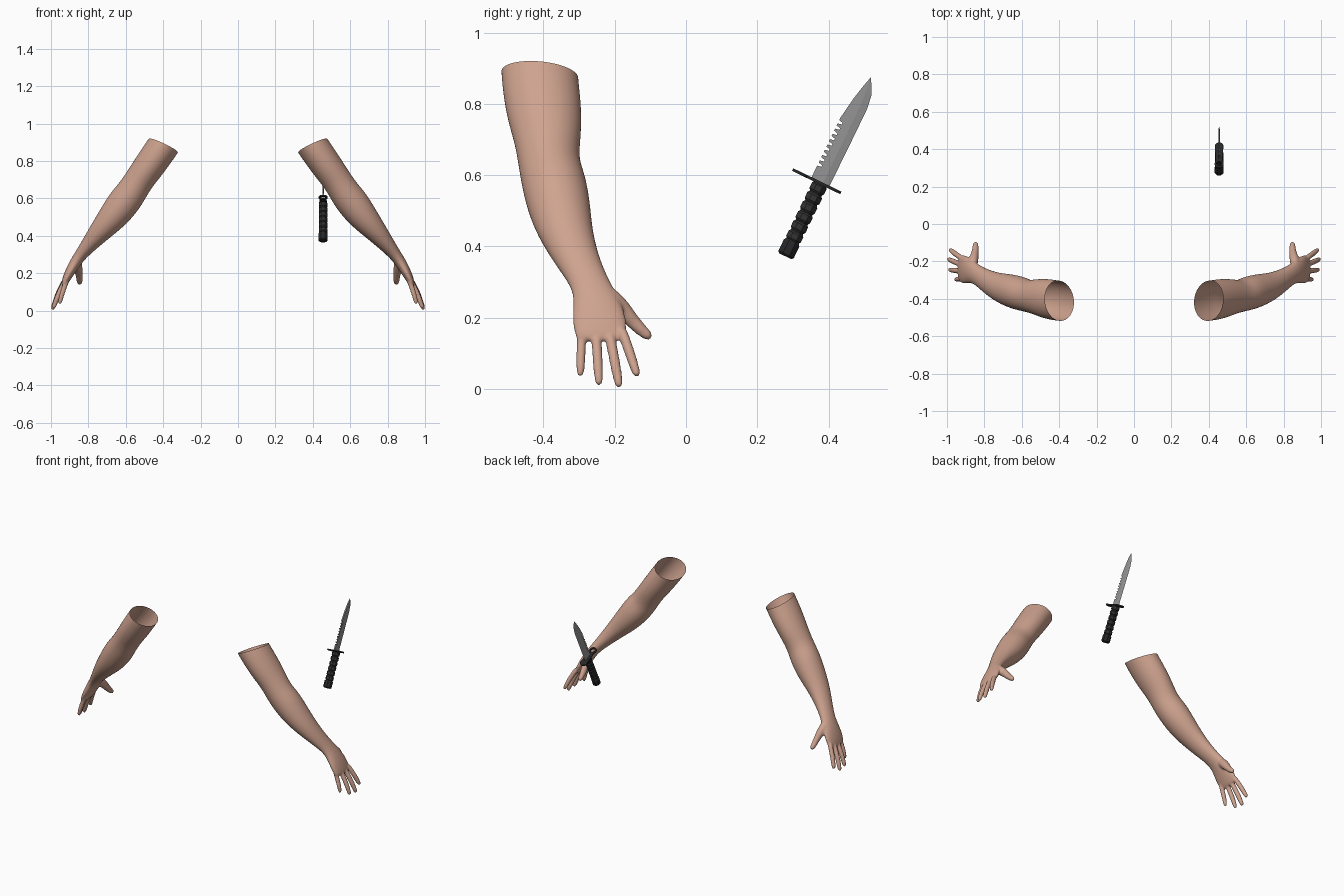
import bpy, bmesh, math
from mathutils import Vector, Matrix

if "Cube" in bpy.data.objects:
    bpy.data.objects.remove(bpy.data.objects["Cube"])


def material(name, r, g, b, rough=0.6):
    m = bpy.data.materials.new(name)
    m.use_nodes = True
    m.diffuse_color = (r, g, b, 1)
    bsdf = m.node_tree.nodes["Principled BSDF"]
    bsdf.inputs["Base Color"].default_value = (r, g, b, 1)
    bsdf.inputs["Roughness"].default_value = rough
    return m


SKIN = material("skin", 0.62, 0.365, 0.275)
STEEL = material("blade steel", 0.30, 0.30, 0.30)
GRIP = material("black grip", 0.032, 0.032, 0.032)
DARK = material("dark fittings", 0.02, 0.02, 0.02)


def make_object(name, bm, mat, matrix=None):
    bmesh.ops.recalc_face_normals(bm, faces=bm.faces)
    if matrix:
        bm.transform(matrix)
    mesh = bpy.data.meshes.new(name)
    bm.to_mesh(mesh)
    bm.free()
    mesh.materials.append(mat)
    ob = bpy.data.objects.new(name, mesh)
    bpy.context.collection.objects.link(ob)
    return ob


def activate(ob):
    bpy.ops.object.select_all(action='DESELECT')
    ob.select_set(True)
    bpy.context.view_layer.objects.active = ob


def skin_rings(bm, rings):
    """Bridge a list of vertex rings and cap both ends."""
    for a, b in zip(rings, rings[1:]):
        for i in range(len(a)):
            j = (i + 1) % len(a)
            bm.faces.new((a[i], a[j], b[j], b[i]))
    bm.faces.new(rings[0][::-1])
    bm.faces.new(rings[-1])


def limb(bm, sections, sides=14):
    """Loft ellipses (x, y, z, thickness, breadth) along their own path."""
    pts = [Vector(s[:3]) for s in sections]
    rings = []
    for k, s in enumerate(sections):
        t = (pts[min(k + 1, len(pts) - 1)] - pts[max(k - 1, 0)]).normalized()
        v = Vector((0, 1, 0))
        v = (v - t * v.dot(t)).normalized()
        u = v.cross(t)
        ring = []
        for i in range(sides):
            a = 2 * math.pi * i / sides
            ring.append(bm.verts.new(pts[k] + u * math.cos(a) * s[3] + v * math.sin(a) * s[4]))
        rings.append(ring)
    skin_rings(bm, rings)


def finger(bm, base, tip, r):
    """Tapered finger with a slight bend and a rounded tip."""
    a, b = Vector(base), Vector(tip)
    bend = Vector((0.004, 0, 0.003))
    shape = ((0, 1.1), (0.3, 1.05), (0.55, 1.08), (0.8, 0.98), (0.94, 0.85), (1, 0.5))
    limb(bm, [(*(a.lerp(b, f) + bend * math.sin(f * math.pi)), r * k, r * k) for f, k in shape], 10)


# Arm: upper arm, elbow, forearm, wrist and palm in one loft
bm = bmesh.new()
limb(bm, [
    (0.335, -0.415, 0.975, 0.086, 0.110),
    (0.402, -0.412, 0.878, 0.089, 0.111),
    (0.473, -0.398, 0.775, 0.087, 0.110),
    (0.528, -0.388, 0.700, 0.081, 0.096),
    (0.568, -0.386, 0.635, 0.084, 0.087),
    (0.612, -0.370, 0.577, 0.091, 0.094),
    (0.670, -0.354, 0.500, 0.081, 0.090),
    (0.730, -0.335, 0.432, 0.064, 0.077),
    (0.788, -0.305, 0.363, 0.047, 0.063),
    (0.838, -0.272, 0.302, 0.034, 0.054),
    (0.870, -0.255, 0.257, 0.031, 0.063),
    (0.901, -0.245, 0.203, 0.027, 0.079),
    (0.924, -0.238, 0.156, 0.020, 0.076),
    (0.934, -0.237, 0.134, 0.013, 0.068)])

# Fingers and thumb
finger(bm, (0.918, -0.184, 0.175), (0.984, -0.136, 0.034), 0.0145)
finger(bm, (0.922, -0.217, 0.165), (0.993, -0.187, 0.004), 0.0148)
finger(bm, (0.920, -0.253, 0.165), (0.988, -0.244, 0.010), 0.0143)
finger(bm, (0.908, -0.292, 0.175), (0.954, -0.297, 0.035), 0.0135)
limb(bm, [
    (0.858, -0.240, 0.285, 0.020, 0.022),
    (0.862, -0.212, 0.255, 0.028, 0.030),
    (0.855, -0.180, 0.225, 0.026, 0.028),
    (0.849, -0.150, 0.190, 0.020, 0.021),
    (0.847, -0.124, 0.164, 0.018, 0.019),
    (0.847, -0.104, 0.147, 0.015, 0.014),
    (0.847, -0.098, 0.142, 0.008, 0.008)], 10)
left_arm = make_object("left_arm", bm, SKIN)

# Blend the pieces into one smooth skin
activate(left_arm)
sub = left_arm.modifiers.new("round", 'SUBSURF')
sub.levels = 2
remesh = left_arm.modifiers.new("blend", 'REMESH')
remesh.mode = 'VOXEL'
remesh.voxel_size = 0.0055
soft = left_arm.modifiers.new("soften", 'SMOOTH')
soft.factor = 0.5
soft.iterations = 6
for name in ("round", "blend", "soften"):
    bpy.ops.object.modifier_apply(modifier=name)

# Open the shoulder end with a slanted cut
bm = bmesh.new()
bm.from_mesh(left_arm.data)
bmesh.ops.bisect_plane(bm, geom=bm.verts[:] + bm.edges[:] + bm.faces[:],
                       plane_co=(0.402, -0.412, 0.884), plane_no=(-0.43, 0.105, 0.9),
                       clear_outer=True)
for f in bm.faces:
    f.smooth = True
    f.material_index = 0
bm.to_mesh(left_arm.data)

# Mirrored arm
bm.transform(Matrix.Scale(-1, 4, (1, 0, 0)))
bmesh.ops.reverse_faces(bm, faces=bm.faces[:])
right_mesh = left_arm.data.copy()
bm.to_mesh(right_mesh)
bm.free()
right_arm = bpy.data.objects.new("right_arm", right_mesh)
bpy.context.collection.objects.link(right_arm)

# Knife frame: local z runs to the tip, local y to the cutting edge
KNIFE = Matrix.Translation((0.455, 0.367, 0.583)) @ Matrix.Rotation(math.radians(-25.8), 4, 'X')
AXIS = 0.012


def turned(name, profile, mat, sides=8):
    """Faceted turned part from (height, radius) pairs."""
    bm = bmesh.new()
    rings = []
    for z, r in profile:
        angles = [2 * math.pi * (i + 0.5) / sides for i in range(sides)]
        rings.append([bm.verts.new((r * math.cos(a), AXIS + r * math.sin(a), z)) for a in angles])
    skin_rings(bm, rings)
    return make_object(name, bm, mat, KNIFE)


# Ribbed grip and pommel
profile = []
for i in range(6):
    z = -0.18 + i * 0.03
    profile += [(z, 0.020), (z + 0.005, 0.0245), (z + 0.022, 0.0245), (z + 0.027, 0.020)]
turned("grip", profile + [(0, 0.020)], GRIP)
turned("pommel", [(-0.228, 0.021), (-0.222, 0.026), (-0.187, 0.026), (-0.178, 0.020)], DARK)


def plate(name, outline, half, mat):
    """Flat plate of the given half thickness from an (x, y) outline."""
    bm = bmesh.new()
    rings = [[bm.verts.new((x, y, z)) for x, y in outline] for z in (-half, half)]
    skin_rings(bm, rings)
    return make_object(name, bm, mat, KNIFE)


# Crossguard with a rounded end, and a ring at the other end
arc = [math.pi * i / 8 for i in range(9)]
outline = [(0.023 * math.cos(a), 0.055 + 0.02 * math.sin(a)) for a in arc]
plate("guard", outline + [(-0.018, -0.031), (0.018, -0.031)], 0.004, DARK)
bm = bmesh.new()
loops = []
for r, z in ((0.024, -0.004), (0.024, 0.004), (0.014, 0.004), (0.014, -0.004)):
    angles = [2 * math.pi * i / 20 for i in range(20)]
    loops.append([bm.verts.new((r * math.cos(a), -0.051 + r * math.sin(a), z)) for a in angles])
for a, b in zip(loops, loops[1:] + loops[:1]):
    for i in range(20):
        j = (i + 1) % 20
        bm.faces.new((a[i], a[j], b[j], b[i]))
make_object("guard_ring", bm, DARK, KNIFE)

# Blade: saw-toothed spine, clipped point, ground cutting edge
spine = [(-0.018, 0.0), (-0.018, 0.040)]
for i in range(9):
    z = 0.040 + i * 0.0165
    spine += [(-0.006, z + 0.002), (-0.006, z + 0.007), (-0.018, z + 0.010), (-0.018, z + 0.0165)]
spine += [(-0.008, 0.255), (0.002, 0.300)]
ridge = [(0.018, 0.0), (0.018, 0.12), (0.018, 0.24), (0.015, 0.285)]
edge = [(0.038, 0.0), (0.039, 0.12), (0.039, 0.245), (0.033, 0.285)]
bm = bmesh.new()
tip = bm.verts.new((0, 0.010, 0.330))
keen = [bm.verts.new((0, y, z)) for y, z in edge]
backs = []
for side in (-1, 1):
    s = [bm.verts.new((side * 0.004, y, z)) for y, z in spine]
    m = [bm.verts.new((side * 0.004, y, z)) for y, z in ridge]
    bm.faces.new(s + [tip] + m[::-1])
    for i in range(3):
        bm.faces.new((m[i], m[i + 1], keen[i + 1], keen[i]))
    bm.faces.new((m[3], tip, keen[3]))
    backs.append((s, m))
(s0, m0), (s1, m1) = backs
for i in range(len(s0) - 1):
    bm.faces.new((s0[i], s0[i + 1], s1[i + 1], s1[i]))
bm.faces.new((s0[-1], tip, s1[-1]))
bm.faces.new((s0[0], s1[0], m1[0], keen[0], m0[0]))
make_object("blade", bm, STEEL, KNIFE)
